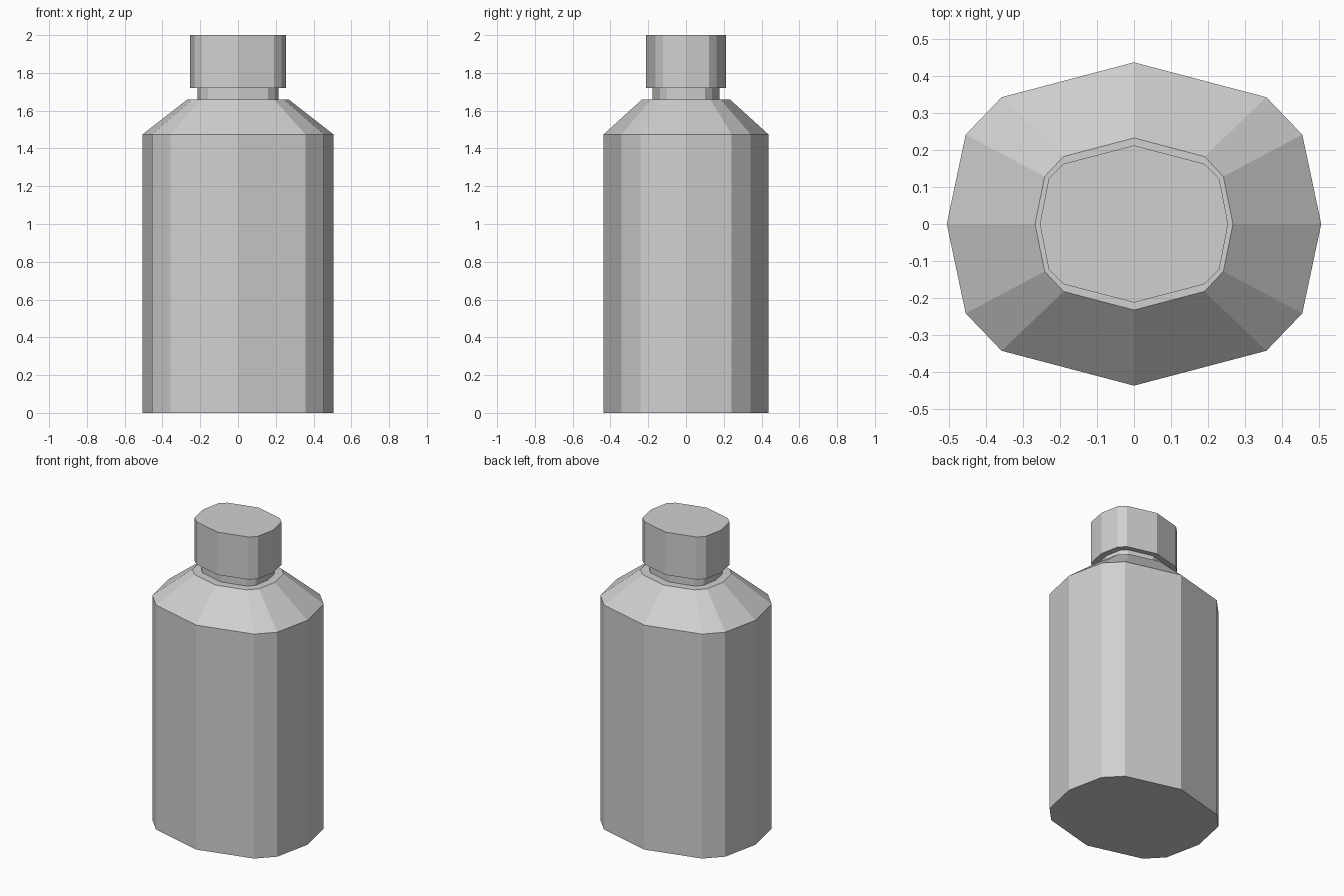
import bpy
import bmesh

cube = bpy.data.objects.get("Cube")
if cube:
    bpy.data.objects.remove(cube, do_unlink=True)

grey = bpy.data.materials.new("plain_grey")
grey.use_nodes = True
colour = (0.63, 0.63, 0.63, 1)
grey.diffuse_color = colour
grey.node_tree.nodes["Principled BSDF"].inputs["Base Color"].default_value = colour


def outline(side, upper, lower, end):
    """Twelve-sided outline mirrored from one quarter: tips and two corners."""
    quarter = [(side, 0), upper, lower]
    half = quarter + [(0, end)] + [(-x, y) for x, y in reversed(quarter)]
    return half + [(x, -y) for x, y in reversed(half[1:-1])]


def loft(name, layers):
    """Closed flat-shaded solid through (outline, height) layers."""
    bm = bmesh.new()
    rings = [[bm.verts.new((x, y, z)) for x, y in ring] for ring, z in layers]
    count = len(rings[0])
    for low, high in zip(rings, rings[1:]):
        for i in range(count):
            j = (i + 1) % count
            bm.faces.new((low[i], low[j], high[j], high[i]))
    bm.faces.new(rings[0][::-1])
    bm.faces.new(rings[-1])
    bmesh.ops.recalc_face_normals(bm, faces=bm.faces)
    mesh = bpy.data.meshes.new(name)
    bm.to_mesh(mesh)
    bm.free()
    mesh.materials.append(grey)
    obj = bpy.data.objects.new(name, mesh)
    bpy.context.collection.objects.link(obj)
    return obj


wide = outline(0.505, (0.454, 0.241), (0.357, 0.342), 0.436)
rim = outline(0.267, (0.241, 0.128), (0.19, 0.182), 0.232)
cap = outline(0.254, (0.23, 0.123), (0.191, 0.162), 0.212)
neck = outline(0.214, (0.196, 0.1), (0.16, 0.137), 0.178)

# Body with sloping shoulder, stepping in to the neck
loft("bottle_body", [(wide, 0), (wide, 1.475), (rim, 1.66), (neck, 1.66), (neck, 1.725)])

# Cap overhanging the neck
loft("bottle_cap", [(cap, 1.72), (cap, 2.0)])
